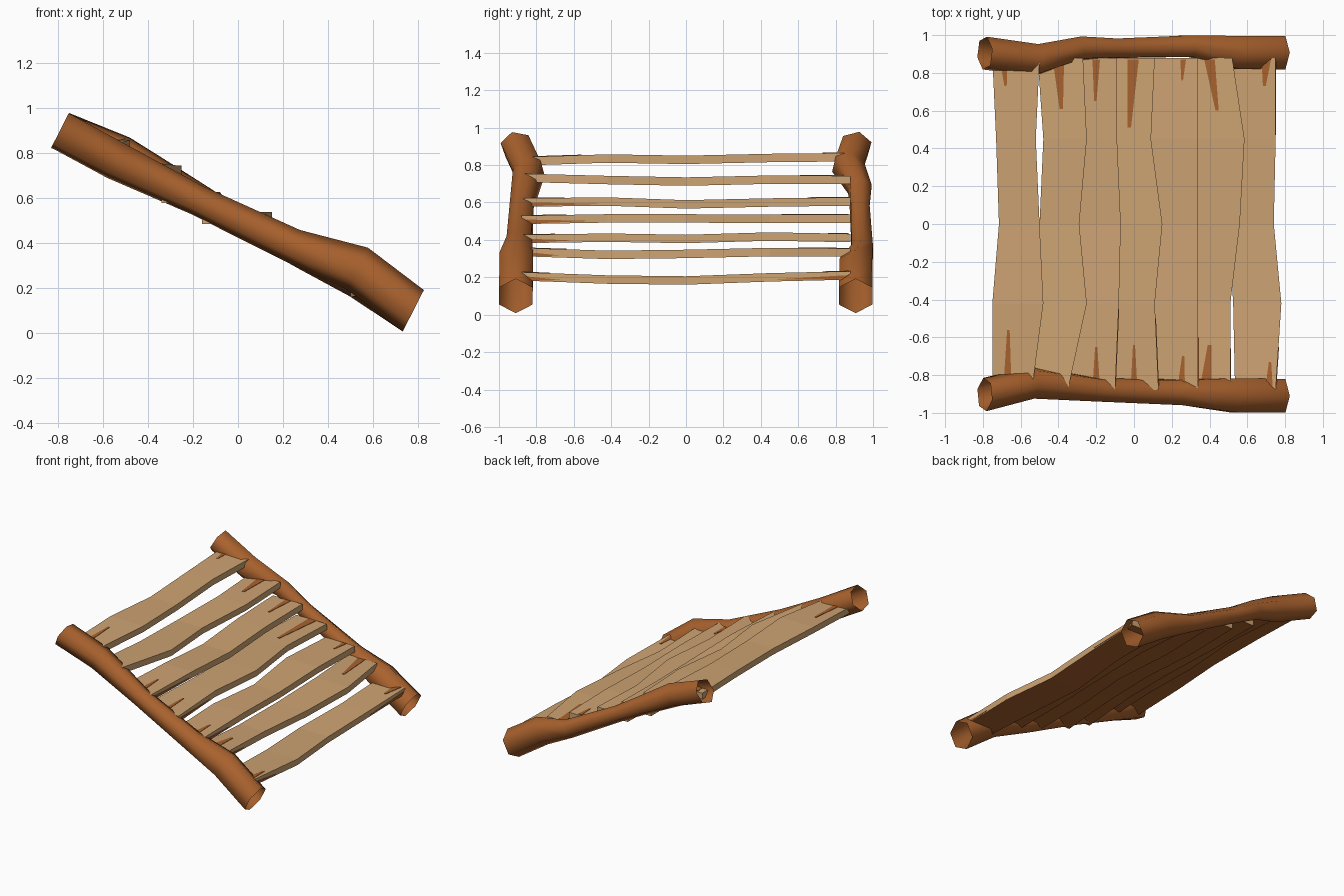
import bpy, bmesh, math
from mathutils import Vector

if "Cube" in bpy.data.objects:
    bpy.data.objects.remove(bpy.data.objects["Cube"])


def material(name, rgb):
    m = bpy.data.materials.new(name)
    m.diffuse_color = (*rgb, 1)
    m.use_nodes = True
    m.node_tree.nodes["Principled BSDF"].inputs["Base Color"].default_value = m.diffuse_color
    return m


BARK = material("brown bark", (0.40, 0.122, 0.027))
TAN = material("tan cut wood", (0.61, 0.366, 0.17))


def make_object(name, bm, mats):
    me = bpy.data.meshes.new(name)
    bm.to_mesh(me)
    bm.free()
    for m in mats:
        me.materials.append(m)
    ob = bpy.data.objects.new(name, me)
    bpy.context.collection.objects.link(ob)
    return ob


# Log rails: open six-sided tubes running down the slope
AXIS = Vector((0.891, 0, -0.454))
UP = Vector((0.454, 0, 0.891))


def rail(name, rings):
    bm = bmesh.new()
    loops = []
    for x, y, z, r, twist in rings:
        loop = []
        for i in range(6):
            a = math.radians(90 + 60 * i + twist)
            p = Vector((x, y, z)) + UP * (r * math.sin(a))
            p.y += r * math.cos(a)
            loop.append(bm.verts.new(p))
        loops.append(loop)
    for a, b in zip(loops, loops[1:]):
        for i in range(6):
            j = (i + 1) % 6
            bm.faces.new((a[i], a[j], b[j], b[i]))
    bmesh.ops.recalc_face_normals(bm, faces=bm.faces)
    # make the walls face outwards
    f = bm.faces[:][0]
    x, y, z = rings[0][:3]
    if f.normal.dot(f.calc_center_median() - Vector((x, y, z))) < 0:
        bmesh.ops.reverse_faces(bm, faces=bm.faces)
    for f in bm.faces:
        f.smooth = True
    make_object(name, bm, [BARK])


# ring: x, y, z, radius, twist in degrees
rail("front_rail", [
    (-0.79, -0.903, 0.90, 0.09, 18), (-0.54, -0.84, 0.765, 0.088, 14),
    (-0.18, -0.878, 0.59, 0.068, 8), (0.24, -0.89, 0.39, 0.077, 4),
    (0.53, -0.907, 0.287, 0.104, 0), (0.778, -0.91, 0.10, 0.103, 0)])
rail("back_rail", [
    (-0.79, 0.905, 0.90, 0.09, -14), (-0.52, 0.867, 0.79, 0.09, -12),
    (-0.29, 0.93, 0.67, 0.068, -8), (-0.10, 0.93, 0.56, 0.058, -4),
    (0.30, 0.942, 0.345, 0.066, 0), (0.54, 0.908, 0.255, 0.101, 0),
    (0.778, 0.907, 0.10, 0.103, 0)])

# Treads: wavy planks, tan with a brown underside
YS = (-0.88, -0.42, 0.0, 0.45, 0.88)
THICK = 0.045
# left edge, right edge and centre height at each of the five stations
TREADS = [
    ((-.75, -.75, -.715, -.73, -.75), (-.54, -.48, -.50, -.52, -.50), (.82, .835, .828, .838, .842)),
    ((-.53, -.50, -.50, -.48, -.51), (-.35, -.25, -.29, -.25, -.27), (.732, .72, .712, .722, .72)),
    ((-.34, -.31, -.29, -.32, -.33), (-.10, -.08, -.07, -.09, -.09), (.60, .605, .59, .60, .605)),
    ((-.16, -.13, -.12, -.15, -.14), (.13, .11, .15, .09, .11), (.507, .515, .515, .512, .512)),
    ((.10, .09, .13, .08, .10), (.34, .34, .34, .34, .34), (.405, .412, .405, .418, .41)),
    ((.29, .31, .32, .32, .29), (.51, .51, .56, .585, .52), (.335, .32, .325, .335, .332)),
    ((.535, .525, .50, .53, .52), (.75, .78, .74, .75, .75), (.205, .188, .183, .20, .21)),
]


def sample(values, y):
    y = max(YS[0], min(YS[-1], y))
    for i in range(4):
        if y <= YS[i + 1]:
            t = (y - YS[i]) / (YS[i + 1] - YS[i])
            return values[i] + t * (values[i + 1] - values[i])


def tread(name, left, right, height):
    bm = bmesh.new()
    h = THICK / 2
    rings = [[bm.verts.new(p) for p in ((l, y, z - h), (r, y, z - h), (r, y, z + h), (l, y, z + h))]
             for y, l, r, z in zip(YS, left, right, height)]
    for a, b in zip(rings, rings[1:]):
        for i in range(4):
            j = (i + 1) % 4
            f = bm.faces.new((a[i], a[j], b[j], b[i]))
            f.material_index = 1 if i == 0 else 0
    bm.faces.new(rings[0])
    bm.faces.new(rings[-1])
    bmesh.ops.recalc_face_normals(bm, faces=bm.faces)
    make_object(name, bm, [TAN, BARK])


for n, t in enumerate(TREADS):
    tread(f"tread_{n + 1}", *t)


# Cracks: thin pointed plates on the plank surfaces
def plate(bm, pts, normal):
    lo = [bm.verts.new(p - normal * 0.004) for p in pts]
    hi = [bm.verts.new(p + normal * 0.003) for p in pts]
    bm.faces.new(lo)
    bm.faces.new(hi)
    n = len(pts)
    for i in range(n):
        j = (i + 1) % n
        bm.faces.new((lo[i], lo[j], hi[j], hi[i]))


bm = bmesh.new()
# tread, x at the rail, x at the tip, y of the tip, half width
TOP = [(0, -.69, -.68, .73, .02), (1, -.40, -.385, .61, .03), (2, -.20, -.205, .65, .02),
       (3, -.005, -.025, .51, .03), (4, .26, .255, .76, .015), (5, .40, .44, .60, .028),
       (6, .70, .69, .73, .025), (0, -.67, -.665, -.56, .022), (2, -.20, -.20, -.65, .02),
       (3, 0, 0, -.64, .018), (4, .25, .26, -.70, .02), (5, .38, .40, -.64, .032),
       (6, .715, .72, -.73, .02)]
for n, x0, x1, tip, w in TOP:
    end = math.copysign(0.87, tip)
    pts = [(x0 - w, end), (x0 + w, end), (x1 + w * 0.3, tip), (x1 - w * 0.3, tip)]
    plate(bm, [Vector((x, y, sample(TREADS[n][2], y) + THICK / 2)) for x, y in pts],
          Vector((0, 0, 1)))
# cracks on the nosings: tread, tip y
for n, tip in [(2, -.45), (3, -.50), (4, -.60), (5, -.66), (6, .47), (6, -.65)]:
    end = math.copysign(0.87, tip)
    pts = [(end, -0.021), (tip, -0.012), (end, 0.002)]
    plate(bm, [Vector((sample(TREADS[n][1], y), y, sample(TREADS[n][2], y) + dz))
               for y, dz in pts], Vector((1, 0, 0)))
bmesh.ops.recalc_face_normals(bm, faces=bm.faces)
make_object("plank_cracks", bm, [BARK])
